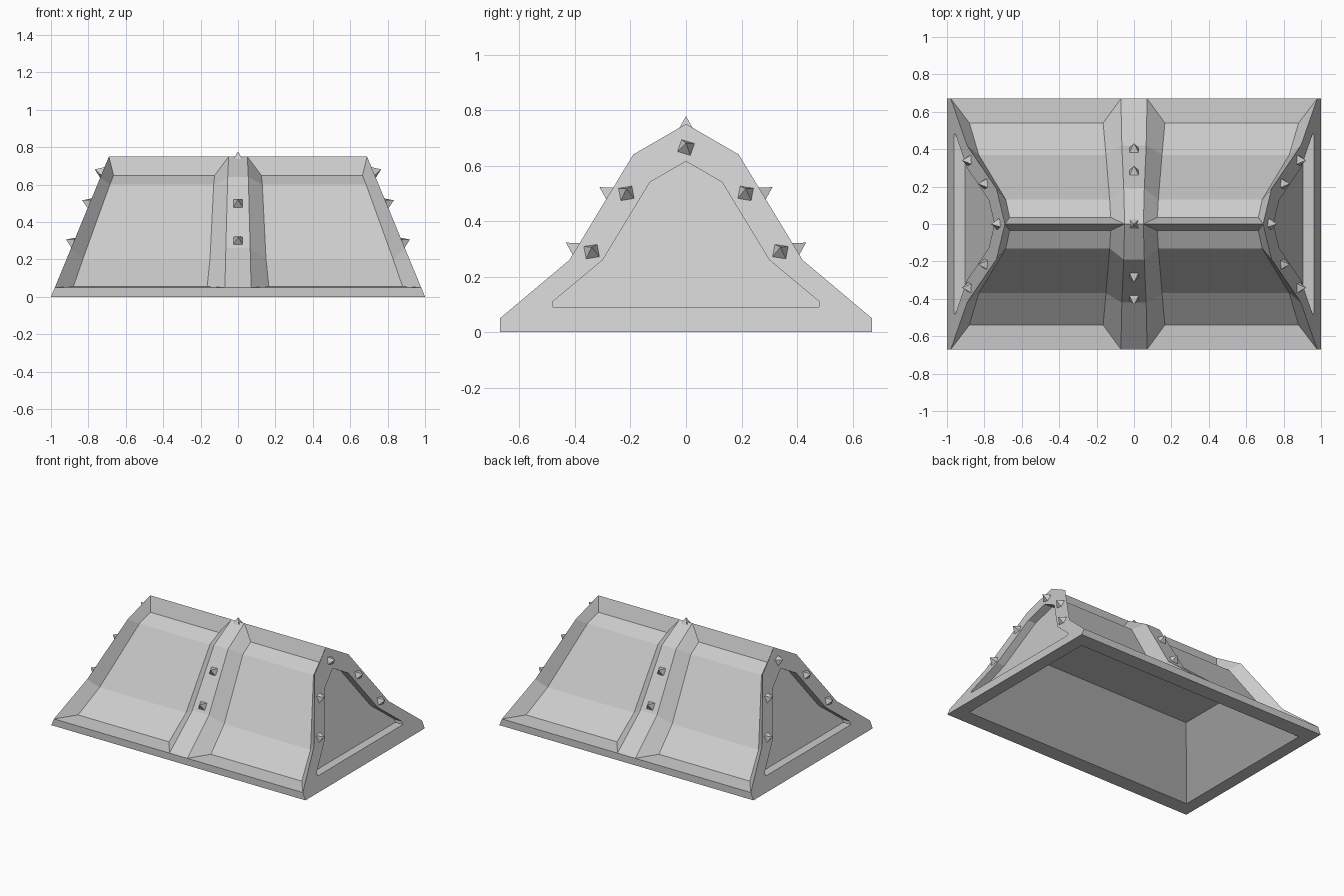
import bpy, bmesh
from math import radians
from mathutils import Vector, Matrix

cube = bpy.data.objects.get("Cube")
if cube:
    bpy.data.objects.remove(cube)

STONE = (0.6, 0.6, 0.6, 1)
mat = bpy.data.materials.new("light_grey_stone")
mat.use_nodes = True
mat.diffuse_color = STONE
mat.node_tree.nodes["Principled BSDF"].inputs["Base Color"].default_value = STONE

LEAN = 0.413  # inward lean of the gable ends


def gable_x(z):
    return 1 - LEAN * z


def finish(bm, name):
    mesh = bpy.data.meshes.new(name)
    bm.to_mesh(mesh)
    bm.free()
    mesh.materials.append(mat)
    obj = bpy.data.objects.new(name, mesh)
    bpy.context.collection.objects.link(obj)
    return obj


# Profiles (y, z) from ridge to eave: raised ribs and sunken roof panels
raised = [(0, 0.75), (0.19, 0.64), (0.42, 0.26), (0.67, 0.05)]
sunken = [(0.035, 0.65), (0.13, 0.60), (0.37, 0.20), (0.54, 0.055)]
opening = [(0, 0.615), (0.13, 0.54), (0.30, 0.26), (0.48, 0.11), (0.48, 0.09), (0, 0.09)]


def column(xs, profile):
    return [(x, y, z) for x, (y, z) in zip(xs, profile)]


def quarter_faces():
    """Faces of one quarter of the roof, as lists of points."""
    faces = []

    def strip(a, b):
        for i in range(len(a) - 1):
            faces.append([a[i], a[i + 1], b[i + 1], b[i]])

    # Centre rib, sunken panel and end rim
    centre = column([0] * 4, raised)
    rib = column([0.05, 0.055, 0.065, 0.07], raised)
    rib_foot = column([0.125, 0.13, 0.15, 0.165], sunken)
    rim_foot = column([0.665, 0.685, 0.83, 0.88], sunken)
    rim = [(gable_x(z), y, z) for y, z in raised]
    cols = [centre, rib, rib_foot, rim_foot, rim]
    for a, b in zip(cols, cols[1:]):
        strip(a, b)
    # Ridge blade and eave ledge
    for i in (0, -1):
        faces.append([c[i] for c in cols[1:]])

    # Gable frame with its recessed panel
    base = [(0, 0.67, 0), (1, 0.67, 0), (1, 0, 0)]
    outer = rim + base[1:]
    inner = [(gable_x(z), y, z) for y, z in opening]
    back = [(x - 0.06, y, z) for x, y, z in inner]
    strip(outer, inner)
    strip(inner, back)
    faces.append(back)

    # Eave wall, bottom ring and hollow underside
    faces.append([centre[-1], rib[-1], rim[-1], base[1], base[0]])
    lip = [(0, 0.56, 0), (0.91, 0.56, 0), (0.91, 0, 0)]
    top = [(0, 0.2, 0.327), (0.604, 0.2, 0.327), (0.604, 0, 0.327)]
    strip(base, lip)
    strip(lip, top)
    faces.append(top + [(0, 0, 0.327)])
    return faces


# Roof shell: four mirrored quarters welded together
bm = bmesh.new()
for sx in (1, -1):
    for sy in (1, -1):
        for face in quarter_faces():
            bm.faces.new([bm.verts.new((x * sx, y * sy, z)) for x, y, z in face])
bmesh.ops.remove_doubles(bm, verts=bm.verts, dist=0.0005)
bmesh.ops.recalc_face_normals(bm, faces=bm.faces)
finish(bm, "roof_shell")


def stud(name, position, normal, twist=0):
    """Four-sided spike standing on a surface."""
    bm = bmesh.new()
    bmesh.ops.create_cone(bm, cap_ends=True, segments=4, radius1=0.04, radius2=0,
                          depth=0.05, matrix=Matrix.Translation((0, 0, 0.018)))
    n = Vector(normal).normalized()
    side = Vector((0, 1, 0)) if abs(n.x) > 0.5 else Vector((1, 0, 0))
    basis = Matrix((side, n.cross(side), n)).transposed().to_4x4()
    turn = Matrix.Rotation(radians(45 + twist), 4, 'Z')
    bm.transform(Matrix.Translation(position) @ basis @ turn)
    finish(bm, name)


# Studs along the centre rib
stud("ridge_stud", (0, 0, 0.735), (0, 0, 1))
for s, label in ((-1, "front"), (1, "back")):
    for y, z in ((0.275, 0.50), (0.396, 0.30)):
        stud(label + "_rib_stud", (0, s * y, z), (0, s * 0.38, 0.23))

# Studs around each gable frame
for s, label in ((1, "left"), (-1, "right")):
    for y, z in ((0, 0.665), (0.215, 0.5), (-0.215, 0.5), (0.34, 0.29), (-0.34, 0.29)):
        twist = -18 if y == 0 else (10 if y < 0 else -10)
        stud(label + "_gable_stud", (s * gable_x(z), y, z), (s, 0, LEAN), s * twist)
